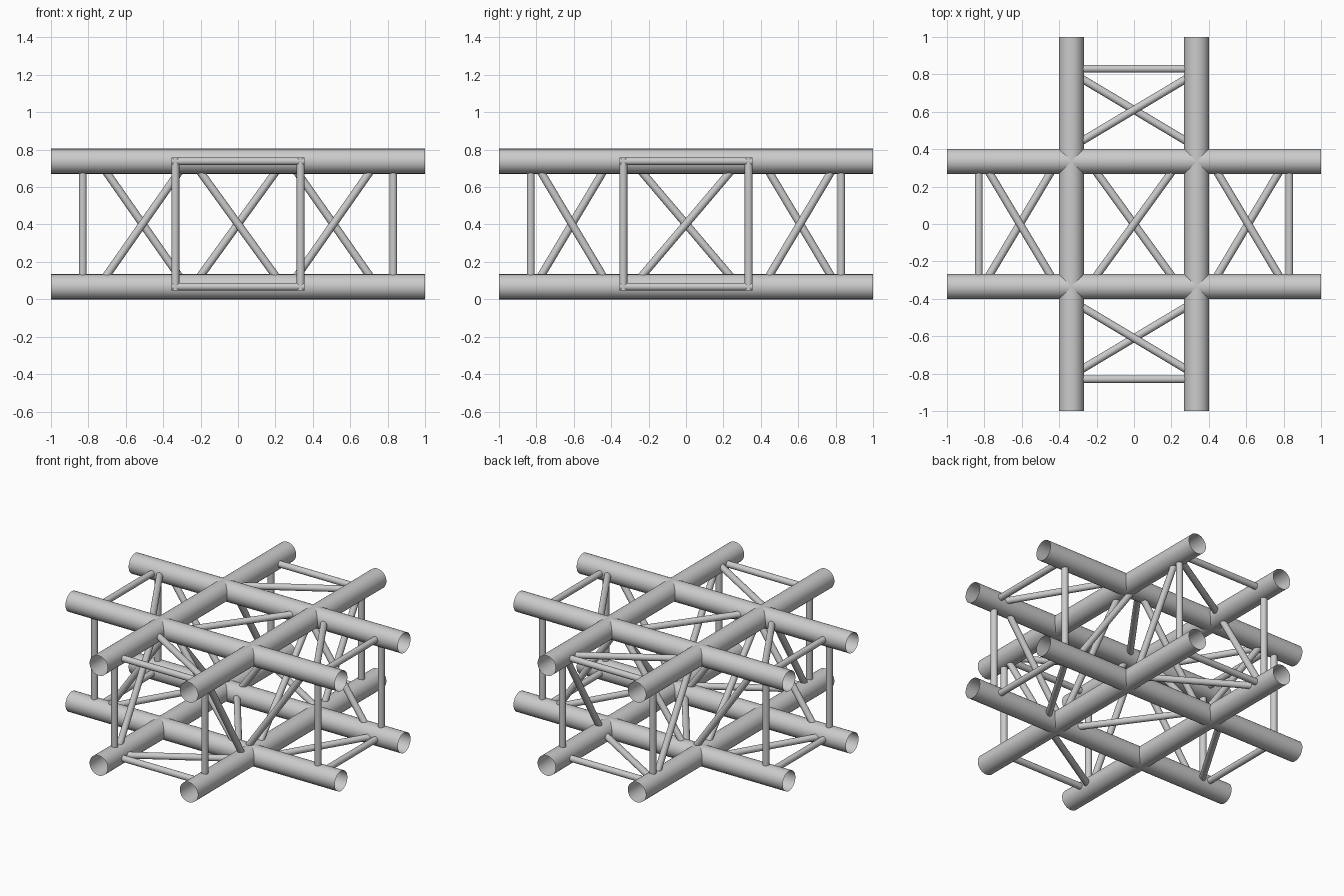
import bpy
from mathutils import Vector

cube = bpy.data.objects.get("Cube")
if cube:
    bpy.data.objects.remove(cube, do_unlink=True)

R, B = 0.067, 0.021          # chord and brace radius
S = 0.335                    # chord offset from the centre
LOW, HIGH = 0.067, 0.738     # chord axis heights
END = 0.83                   # position of the end frames
NEAR, FAR = 0.41, 0.81       # diagonal ends along an arm

metal = bpy.data.materials.new("light_grey_metal")
metal.use_nodes = True
grey = (0.6, 0.6, 0.6, 1)
metal.diffuse_color = grey
bsdf = metal.node_tree.nodes["Principled BSDF"]
bsdf.inputs["Base Color"].default_value = grey
bsdf.inputs["Roughness"].default_value = 0.5


def tube(name, p, q, radius, sides, extend=0.0):
    """Open round tube between two points."""
    p, q = Vector(p), Vector(q)
    axis = q - p
    bpy.ops.mesh.primitive_cylinder_add(
        vertices=sides, radius=radius, depth=axis.length + 2 * extend,
        end_fill_type='NOTHING', location=(p + q) / 2,
        rotation=axis.to_track_quat('Z', 'Y').to_euler())
    obj = bpy.context.object
    obj.name = name
    obj.data.materials.append(metal)
    bpy.ops.object.shade_smooth_by_angle()


def brace(name, p, q, extend=0.0):
    tube(name, p, q, B, 20, extend)


def turned(name, p, q):
    """Brace and its copy turned half way round the vertical axis."""
    for s in (1, -1):
        brace(name, (s * p[0], s * p[1], p[2]), (s * q[0], s * q[1], q[2]))


def mirrored(name, p, q):
    """Brace and its copy mirrored front to back."""
    for s in (1, -1):
        brace(name, (p[0], s * p[1], p[2]), (q[0], s * q[1], q[2]))


# Main chords: two crossing pairs on each level
for z in (LOW, HIGH):
    for s in (-S, S):
        tube("side_chord", (-1, s, z), (1, s, z), R, 48)
        tube("front_back_chord", (s, -1, z), (s, 1, z), R, 48)

# Square frame near the end of each arm
for e in (-END, END):
    for z in (LOW, HIGH):
        brace("side_end_bar", (e, -S, z), (e, S, z), B)
        brace("front_back_end_bar", (-S, e, z), (S, e, z), B)
    for s in (-S, S):
        brace("side_end_post", (e, s, LOW), (e, s, HIGH), B)
        brace("front_back_end_post", (s, e, LOW), (s, e, HIGH), B)

# Diagonals of the front and back arms
mirrored("arm_top_diagonal", (-S, NEAR, HIGH), (S, FAR, HIGH))
mirrored("arm_bottom_diagonal", (-S, FAR, LOW), (S, NEAR, LOW))
mirrored("arm_left_diagonal", (S, FAR, HIGH), (S, NEAR, LOW))
mirrored("arm_right_diagonal", (-S, NEAR, HIGH), (-S, FAR, LOW))

# Diagonals of the side arms
IN, OUT = 0.275, 0.745
turned("side_arm_top_diagonal", (FAR, -S, HIGH), (NEAR, S, HIGH))
turned("side_arm_bottom_diagonal", (NEAR, -S, LOW), (FAR, S, LOW))
turned("side_arm_front_diagonal", (OUT, -S, HIGH), (IN, -S, LOW))
turned("side_arm_back_diagonal", (IN, S, HIGH), (OUT, S, LOW))

# Diagonals of the centre bay
C, D = 0.243, 0.285
brace("centre_top_diagonal", (-C, -S, HIGH), (C, S, HIGH))
brace("centre_bottom_diagonal", (C, -S, LOW), (-C, S, LOW))
turned("centre_front_back_diagonal", (-C, -S, HIGH), (C, -S, LOW))
turned("centre_side_diagonal", (S, D, HIGH), (S, -D, LOW))
